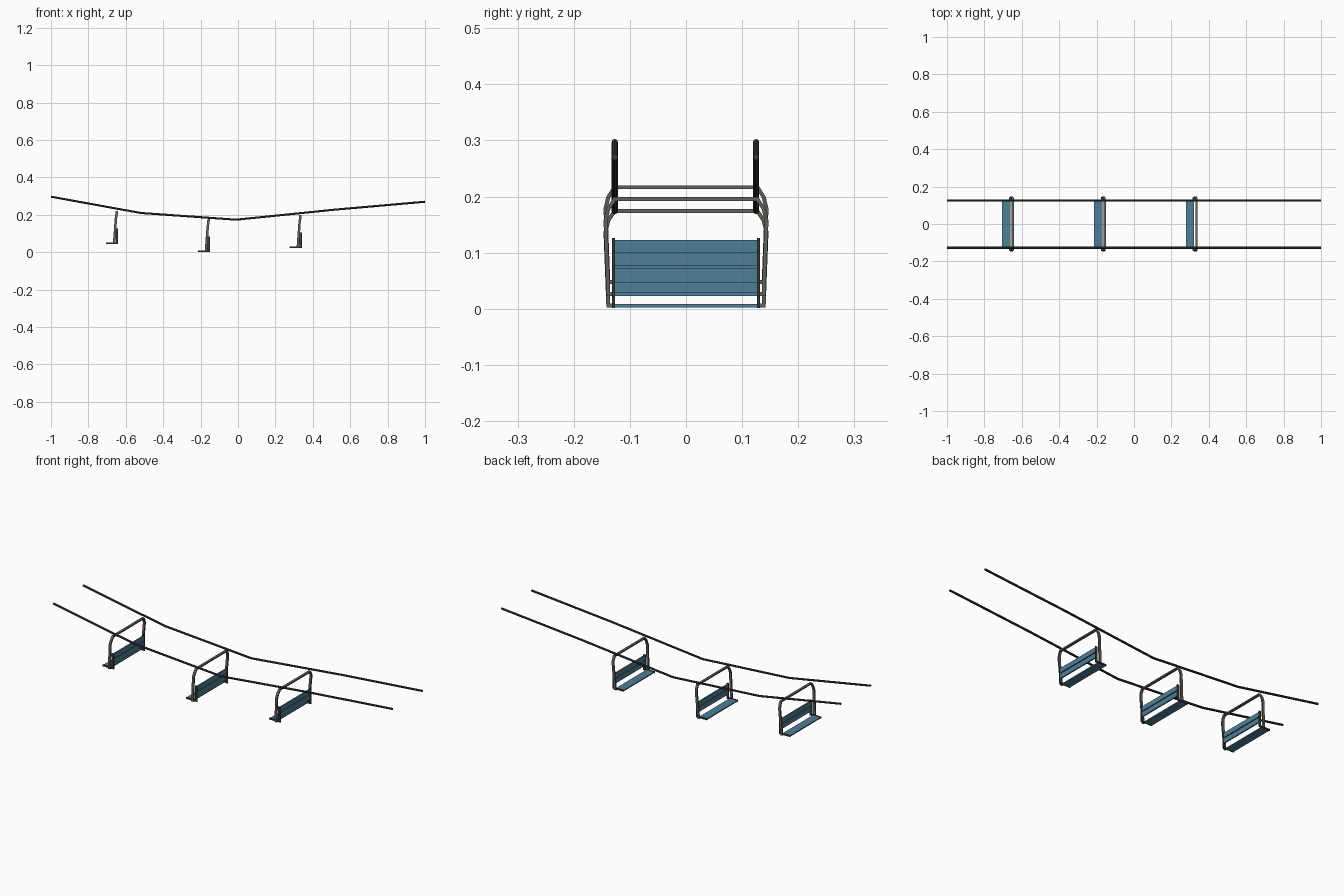
import bpy
from mathutils import Vector

if "Cube" in bpy.data.objects:
    bpy.data.objects.remove(bpy.data.objects["Cube"])


def material(name, rgb):
    m = bpy.data.materials.new(name)
    m.diffuse_color = (*rgb, 1)
    m.use_nodes = True
    m.node_tree.nodes["Principled BSDF"].inputs["Base Color"].default_value = m.diffuse_color
    return m


BLUE = material("blue slat paint", (0.08, 0.21, 0.31))
GREY = material("grey frame metal", (0.125, 0.12, 0.11))
DARK = material("dark cable metal", (0.04, 0.04, 0.04))


def mesh_object(name, verts, faces, mat):
    me = bpy.data.meshes.new(name)
    me.from_pydata(verts, [], faces)
    me.materials.append(mat)
    ob = bpy.data.objects.new(name, me)
    bpy.context.collection.objects.link(ob)
    return ob


def tube(name, points, radius, mat):
    """Eight-sided capped tube along a polyline."""
    cu = bpy.data.curves.new(name, 'CURVE')
    cu.dimensions = '3D'
    cu.bevel_depth = radius
    cu.bevel_resolution = 2
    cu.use_fill_caps = True
    sp = cu.splines.new('POLY')
    sp.points.add(len(points) - 1)
    for p, co in zip(sp.points, points):
        p.co = (*co, 1)
    sp.use_smooth = False
    cu.materials.append(mat)
    ob = bpy.data.objects.new(name, cu)
    bpy.context.collection.objects.link(ob)
    bpy.ops.object.select_all(action='DESELECT')
    ob.select_set(True)
    bpy.context.view_layer.objects.active = ob
    bpy.ops.object.convert(target='MESH')


def box(name, x, y, z, mat):
    """Box from (min, max) pairs."""
    v = [(a, b, c) for a in x for b in y for c in z]
    f = [(0, 1, 3, 2), (4, 6, 7, 5), (0, 4, 5, 1),
         (2, 3, 7, 6), (0, 2, 6, 4), (1, 5, 7, 3)]
    return mesh_object(name, v, f, mat)


def flat_bar(name, points, width, thick, mat):
    """Flat bar bent along a path, wide along x, with mitred corners."""
    pts = [Vector(p) for p in points]
    verts, faces = [], []
    for i, p in enumerate(pts):
        dirs = [(b - a) for a, b in zip(pts[max(i - 1, 0):i + 1], pts[max(i - 1, 0) + 1:i + 2])]
        normals = [Vector((0, -d.z, d.y)).normalized() for d in dirs]
        m = sum(normals, Vector()).normalized()
        off = m * (thick / 2 / m.dot(normals[0]))
        wide = Vector((width / 2, 0, 0))
        verts += [p - wide - off, p + wide - off, p + wide + off, p - wide + off]
    for i in range(len(pts) - 1):
        a = 4 * i
        faces += [(a + j, a + 4 + j, a + 4 + (j + 1) % 4, a + (j + 1) % 4) for j in range(4)]
    e = len(verts) - 4
    faces += [(0, 1, 2, 3), (e + 3, e + 2, e + 1, e)]
    mesh_object(name, verts, faces, mat)


# Two sagging cables
sag = [(-1, 0.297), (-0.52, 0.21), (-0.01, 0.174), (0.52, 0.228), (1, 0.27)]
for side, y in (("left", 0.125), ("right", -0.127)):
    tube(f"{side}_cable", [(x, y, z) for x, z in sag], 0.0055, DARK)


def chair(n, cx, cz):
    # Tilted hoop frame of flat bar, turned in to the seat at both ends
    half = [(-0.015, 0.1315, 0.0055), (-0.015, 0.1385, 0.0055),
            (-0.006, 0.1435, 0.136), (-0.003, 0.1385, 0.157),
            (-0.001, 0.127, 0.1745)]
    path = half + [(x, -y, z) for x, y, z in reversed(half)]
    flat_bar(f"hoop_frame_{n}", [(cx + x, y, cz + z) for x, y, z in path],
             0.013, 0.007, GREY)

    # L-shaped brackets carrying the seat and the back
    for side, s in (("left", 1), ("right", -1)):
        y = sorted((s * 0.1265, s * 0.1315))
        box(f"{side}_seat_bracket_{n}", (cx - 0.059, cx + 0.006), y,
            (cz + 0.001, cz + 0.010), DARK)
        box(f"{side}_back_post_{n}", (cx - 0.006, cx + 0.006), y,
            (cz + 0.010, cz + 0.084), DARK)

    # Seat board and two back slats
    width = (-0.1265, 0.1265)
    box(f"seat_{n}", (cx - 0.058, cx - 0.013), width, (cz + 0.002, cz + 0.008), BLUE)
    for name, z0 in (("lower", 0.026), ("upper", 0.0555)):
        box(f"{name}_back_slat_{n}", (cx - 0.004, cx + 0.003), width,
            (cz + z0, cz + z0 + 0.025), BLUE)


for n, (cx, cz) in enumerate([(-0.647, 0.042), (-0.156, 0.0), (0.335, 0.021)], 1):
    chair(n, cx, cz)
